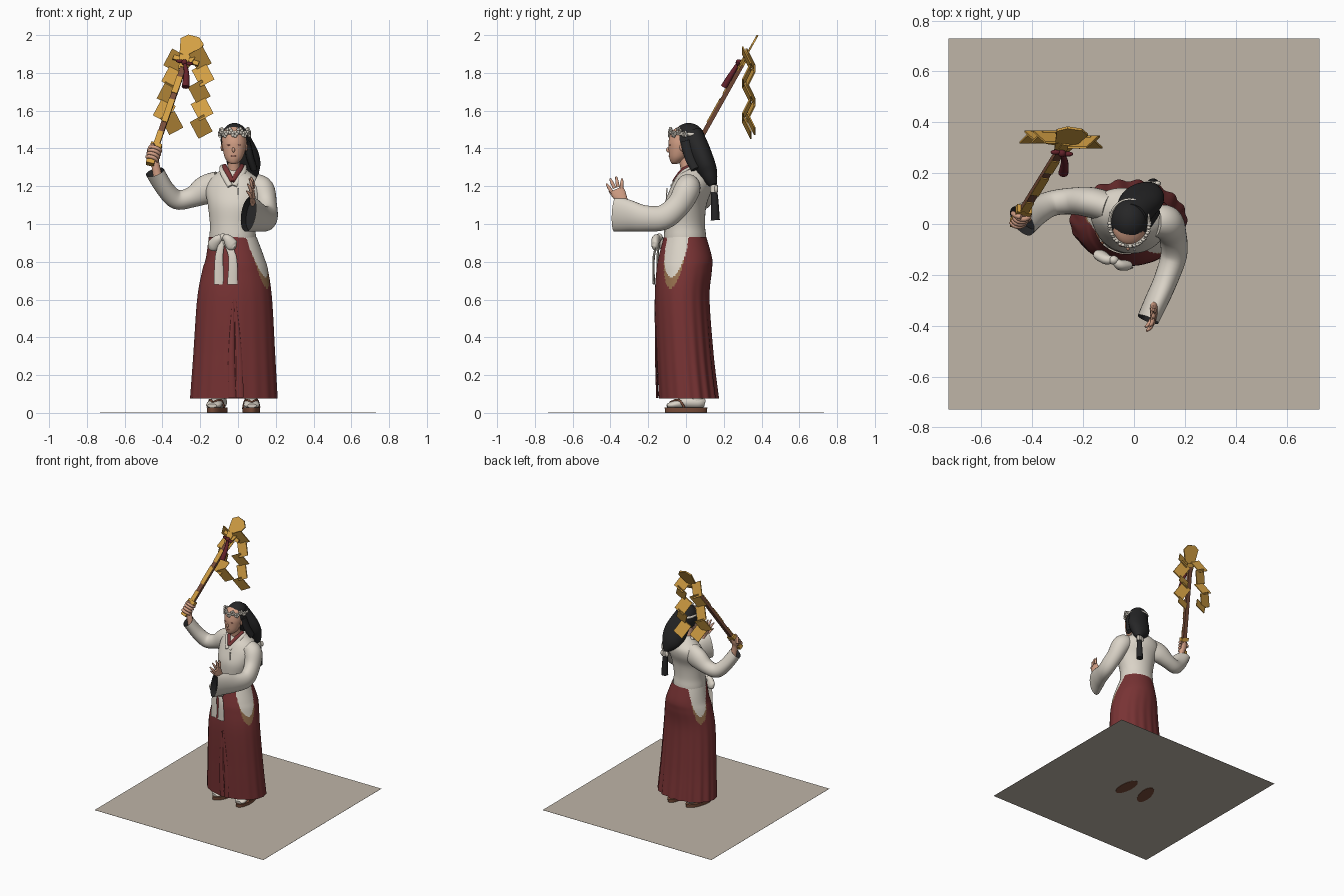
import bpy, bmesh, math
from mathutils import Vector as V, Matrix


def mat(name, r, g, b):
    m = bpy.data.materials.new(name)
    m.diffuse_color = [(c / 255 / 12.92 if c < 11 else ((c / 255 + .055) / 1.055) ** 2.4) for c in (r, g, b)] + [1]
    return m


CLOTH = mat("white_cloth", 218, 211, 199)
RED = mat("red_cloth", 120, 51, 52)
WINE = mat("wine_cord", 100, 34, 42)
GOLD = mat("gold", 212, 160, 68)
BROWN = mat("brown_wood", 122, 78, 58)
SKIN = mat("skin", 212, 160, 134)
BLACK = mat("black", 38, 38, 39)
TAN = mat("tan_lining", 150, 112, 78)
STONE = mat("stone", 191, 181, 167)
BLUSH = mat("blush", 176, 104, 92)


def finish(bm, name, mats, angle=50):
    me = bpy.data.meshes.new(name)
    bm.to_mesh(me)
    bm.free()
    for m in mats:
        me.materials.append(m)
    me.shade_smooth()
    me.set_sharp_from_angle(angle=math.radians(angle))
    ob = bpy.data.objects.new(name, me)
    bpy.context.collection.objects.link(ob)
    return ob


def spline(secs, sub):
    """Catmull-Rom through rows of numbers."""
    p = [secs[0]] + list(secs) + [secs[-1]]
    out = []
    for i in range(1, len(p) - 2):
        for k in range(sub):
            t = k / sub
            out.append([.5 * (2 * b + (c - a) * t + (2 * a - 5 * b + 4 * c - d) * t * t + (3 * b - a - 3 * c + d) * t ** 3)
                        for a, b, c, d in zip(*p[i - 1:i + 3])])
    return out + [list(secs[-1])]


def loft(name, secs, *mats, up=(0, -1, 0), n=20, sub=5, flat=False, wave=None, rule=None, caps=True):
    """Skin of ellipses; each section is x, y, z, half width, half depth (along up)."""
    rows = spline(secs, sub)
    bm = bmesh.new()
    rings = []
    for i, (x, y, z, a, b) in enumerate(rows):
        t = V((0, 0, 1)) if flat else (V(rows[min(i + 1, len(rows) - 1)][:3]) - V(rows[max(i - 1, 0)][:3])).normalized()
        v = (V(up) - t * V(up).dot(t)).normalized()
        u = t.cross(v)
        ring = []
        for k in range(n):
            q = 2 * math.pi * k / n
            f = wave(q, z) if wave else 1
            ring.append(bm.verts.new(V((x, y, z)) + (u * a * math.cos(q) + v * b * math.sin(q)) * f))
        rings.append(ring)
    for r, s in zip(rings, rings[1:]):
        for k in range(n):
            bm.faces.new((r[k], r[(k + 1) % n], s[(k + 1) % n], s[k]))
    end = None
    if caps:
        bm.faces.new(rings[0])
        end = bm.faces.new(rings[-1])
    bmesh.ops.recalc_face_normals(bm, faces=bm.faces)
    if rule:
        for f in bm.faces:
            f.material_index = rule(f.calc_center_median())
    elif len(mats) > 1:      # dark hollow at the open end
        end.material_index = 1
        bmesh.ops.inset_individual(bm, faces=[end], thickness=.012, depth=-.04)
    return finish(bm, name, mats)


def blob(name, c, r, m, seg=16):
    bm = bmesh.new()
    bmesh.ops.create_uvsphere(bm, u_segments=seg, v_segments=seg // 2 + 2, radius=1,
                              matrix=Matrix.Translation(c) @ Matrix.Diagonal((*r, 1)))
    return finish(bm, name, [m])


def plate(name, pts, thick, m):
    bm = bmesh.new()
    f = bm.faces.new([bm.verts.new(p) for p in pts])
    g = bmesh.ops.extrude_face_region(bm, geom=[f])["geom"]
    bmesh.ops.translate(bm, vec=thick, verts=[e for e in g if isinstance(e, bmesh.types.BMVert)])
    bmesh.ops.recalc_face_normals(bm, faces=bm.faces)
    return finish(bm, name, [m], 20)


# base plate
plate("base_plate", [(-.73, -.73, .003), (.73, -.73, .003), (.73, .73, .003), (-.73, .73, .003)], (0, 0, .001), STONE)

# feet and sandals
for side, fx, rot in (("left", .07, .03), ("right", -.11, -.28)):
    R = Matrix.Translation((fx, 0, 0)) @ Matrix.Rotation(rot, 4, 'Z')
    d = R.to_3x3() @ V((0, -1, 0))

    def at(*s):
        return [(*(R @ V(q[:3])), *q[3:]) for q in s]
    loft(side + "_sandal", at((0, 0, 0, .046, .11), (0, 0, .028, .048, .113)), BROWN, up=d, flat=True, sub=1, n=28)
    loft(side + "_foot", at((0, .1, .05, .018, .02), (0, .07, .055, .034, .032), (0, 0, .055, .036, .032),
                            (0, -.07, .042, .042, .02), (0, -.1, .038, .025, .01)), CLOTH, up=(0, 0, 1))
    loft(side + "_ankle", at((0, .055, .05, .034, .04), (0, .05, .2, .036, .04)), CLOTH, up=d, flat=True)
    for s in (-1, 1):
        loft(side + "_strap", at((s * .042, -.01, .03, .006, .006), (s * .03, -.04, .068, .006, .006),
                                 (0, -.085, .055, .006, .006)), BROWN, n=8)

# divided skirt with side openings; the body is turned to its right
TWIST = .42
FRONT = V((-math.sin(TWIST), -math.cos(TWIST), 0))


def skirt_rule(c):
    a = math.atan2(c.y + .005, c.x + .02) + TWIST
    s = (a + math.pi / 2) % math.pi - math.pi / 2
    if c.z > .72 + .65 * s * s:
        return 1
    return 2 if c.z > .66 + s * s else 0


def pleats(q, z):
    back = .25 + .75 * max(0, -math.sin(q))
    return 1 + .04 * back * max(0, 1 - z / .8) * math.cos(18 * q)


loft("skirt", [(-.022, .014, .075, .23, .158), (-.02, -.004, .3, .216, .15), (-.018, -.02, .6, .198, .145),
               (-.015, -.01, .75, .175, .147), (-.015, -.004, .82, .155, .142), (-.028, -.005, .93, .127, .113)],
     RED, CLOTH, TAN, n=144, sub=14, flat=True, wave=pleats, rule=skirt_rule, caps=False)
for s in (-1, 1):
    loft("front_fold", [(-.01 + s * .02, -.152, .08, .02, .006), (-.015 + s * .02, -.158, .3, .016, .006),
                        (-.02 + s * .005, -.162, .6, .006, .004)], RED, n=8)

# jacket body
loft("jacket", [(-.028, -.005, .86, .12, .108), (-.028, -.005, .93, .124, .111), (-.028, -.007, 1.0, .122, .106),
                (-.022, -.003, 1.1, .14, .109), (-.02, .025, 1.18, .155, .108), (-.02, .04, 1.235, .135, .096),
                (-.022, .04, 1.275, .085, .07), (-.022, .035, 1.305, .05, .05)],
     CLOTH, up=(-.27, -.96, 0), flat=True, n=40)
# crossed collars
for s in (-1, 1):
    loft("inner_collar", [(-.025 + s * .048, .03, 1.31, .012, .008), (-.027 + s * .035, -.02, 1.285, .014, .008),
                          (-.03, -.066, 1.225, .012, .008)], RED, n=10)
    loft("outer_collar", [(-.025 + s * .058, .045, 1.305, .014, .01), (-.027 + s * .052, -.02, 1.272, .016, .008),
                          (-.03 + s * .012, -.076, 1.2, .014, .008)], CLOTH, n=10)
plate("collar_edge", [(-.002, -.104, 1.19), (.006, -.104, 1.19), (.008, -.116, .95), (0, -.116, .95)], (0, .006, 0), CLOTH)

# sleeves
loft("right_sleeve", [(-.1, .065, 1.2, .06, .08), (-.17, .085, 1.18, .06, .078), (-.25, .09, 1.14, .052, .054),
                      (-.325, .08, 1.13, .05, .052), (-.385, .05, 1.185, .056, .046), (-.44, .012, 1.275, .066, .042)],
     CLOTH, BLACK, up=(0, 0, 1), n=28).name = "right_sleeve"
loft("left_sleeve", [(.08, .01, 1.21, .06, .06), (.125, .005, 1.18, .068, .07), (.15, -.04, 1.1, .056, .064),
                     (.157, -.12, 1.035, .052, .066), (.125, -.22, 1.03, .047, .07), (.085, -.31, 1.045, .045, .086),
                     (.055, -.375, 1.053, .042, .095)], CLOTH, BLACK, up=(0, -.3, 1), n=28)

# sash bow
for s, tip in ((-1, (-.145, -.118, .875)), (1, (-.022, -.168, .88))):
    k, e = V((-.08, -.138, .93)), V(tip)
    loft("bow_loop", [(*k, .01, .012), (*(k.lerp(e, .4) + V((0, -.01, .012))), .024, .02),
                      (*k.lerp(e, .85), .032, .02), (*k.lerp(e, 1.1), .012, .01)], CLOTH)
for x, y in ((-.1, -.146), (-.03, -.166)):
    loft("bow_tail", [(-.078, -.14, .92, .012, .006), (x, y - .004, .83, .021, .006), (x, y - .004, .68, .027, .006)],
         CLOTH, n=12)
blob("bow_knot", (-.08, -.142, .93), (.02, .018, .02), CLOTH)

# head
loft("neck", [(-.022, .02, 1.24, .04, .04), (-.022, .005, 1.3, .033, .035), (-.02, -.01, 1.38, .033, .038)], SKIN, flat=True)
loft("head", [(-.024, -.06, 1.318, .012, .012), (-.024, -.053, 1.328, .03, .028), (-.022, -.042, 1.355, .049, .047),
              (-.02, -.03, 1.4, .061, .062), (-.02, -.022, 1.44, .065, .07), (-.02, -.015, 1.49, .056, .062),
              (-.02, -.01, 1.52, .02, .02)], SKIN, flat=True, n=28)
blob("nose", (-.024, -.094, 1.392), (.008, .011, .014), SKIN, 10)
blob("mouth", (-.024, -.088, 1.36), (.014, .006, .004), BLUSH, 10)
for s in (-1, 1):
    blob("eye", (-.022 + s * .026, -.085, 1.418), (.012, .005, .004), BLUSH, 10)
    blob("ear", (-.02 + s * .064, -.02, 1.405), (.008, .014, .02), SKIN, 10)

# hair
blob("hair_cap", (-.018, .014, 1.445), (.074, .088, .09), BLACK, 28)
loft("back_hair", [(-.01, .025, 1.48, .06, .06), (.005, .055, 1.42, .076, .06), (.025, .085, 1.35, .088, .058),
                   (.042, .112, 1.285, .08, .052), (.06, .13, 1.24, .052, .038), (.072, .145, 1.205, .022, .02)],
     BLACK, n=28)
loft("side_lock", [(.05, .0, 1.44, .015, .03), (.062, .02, 1.36, .02, .03), (.085, .05, 1.29, .018, .025)], BLACK, n=12)
loft("hair_tail", [(.073, .145, 1.21, .016, .016), (.075, .152, 1.12, .02, .02), (.075, .155, 1.02, .025, .024)], BLACK)
loft("hair_tie", [(.073, .148, 1.205, .02, .02), (.074, .149, 1.17, .021, .021)], CLOTH)
for s in (-1, 1):
    blob("tie_bow", (.074 + s * .018, .16, 1.185), (.016, .01, .022), CLOTH, 10)

# flower headband
band = []
for i in range(33):
    q = 2 * math.pi * i / 32
    x, y = -.018 + .077 * math.cos(q), .006 + .09 * math.sin(q)
    band.append((x, y, 1.476 - .08 * y, .006, .009))
loft("headband", band, CLOTH, up=(0, 0, 1), n=8, sub=1)
for i in range(9):
    q = math.radians(-90 + (i - 4) * 21)
    c = V((-.018 + .078 * math.cos(q), .004 + .092 * math.sin(q), 1.482 + (.012 if i % 2 else -.006)))
    side = V((-math.sin(q), math.cos(q), 0))
    for k in range(5):
        w = 2 * math.pi * k / 5
        blob("petal", c + side * .011 * math.cos(w) + V((0, 0, .011 * math.sin(w))), (.009, .007, .009), CLOTH, 8)

# wand frame: along D, across W, facing N
D, W, N = V((.293, .475, .846)), V((.955, -.14, -.25)), V((0, -.87, .49))
P = V((-.455, .02, 1.35))


def strip(name, s0, s1, h, off, thick, m):
    return plate(name, [P + D * s + W * w + N * off for s, w in ((s0, -h), (s0, h), (s1, h), (s1, -h))], N * thick, m)


strip("wand_handle", -.03, .62, .015, -.012, .024, BROWN)
for s0, s1 in ((-.035, .16), (.22, .36), (.4, .5), (.56, .64)):
    strip("handle_gilding", s0, s1, .0165, .01, .006, GOLD)
strip("wand_pommel", -.04, -.01, .022, -.018, .036, GOLD)
strip("wand_guard", .06, .085, .03, -.016, .034, GOLD)
plate("wand_blade", [P + D * s + W * w for s, w in ((.55, -.022), (.55, .022), (.725, .064), (.757, .03), (.757, -.03),
                                                  (.725, -.064))][::-1], N * .01, GOLD)

# zigzag paper streamers
for s, cs in ((1, ((-.335, 1.865), (-.345, 1.78), (-.37, 1.69), (-.39, 1.6), (-.35, 1.535))),
              (-1, ((-.2, 1.875), (-.185, 1.79), (-.205, 1.7), (-.19, 1.61), (-.195, 1.515)))):
    for i, (x, z) in enumerate(cs):
        a = math.radians(-28 * s if i != 4 else 28)
        tilt = .022 if i % 2 else -.022
        pts = []
        for u, v in ((-.042, -.05), (.042, -.05), (.042, .05), (-.042, .05)):
            pts.append((x + u * math.cos(a) - v * math.sin(a), (.338 if s > 0 else .318) + tilt * v / .05,
                        z + u * math.sin(a) + v * math.cos(a)))
        plate("streamer_fold", pts, (0, .008, 0), GOLD)
    strip("streamer_hanger", .6, .625, .07, -.012, .012, GOLD)

# cord bow and tassel
K = P + D * .585 + N * .022
blob("cord_knot", K, (.016, .016, .016), WINE, 12)
for s in (-1, 1):
    blob("cord_loop", K + W * s * .026, (.02, .01, .01), WINE, 12)
loft("tassel", [(*K, .008, .008), (-.273, .245, 1.8, .014, .014), (-.278, .2, 1.725, .02, .018)], WINE, n=14)

# right hand gripping the wand
loft("right_wrist", [(-.425, .025, 1.25, .024, .02), (-.44, .022, 1.33, .022, .02), (-.445, .03, 1.37, .03, .022),
                     (-.438, .045, 1.405, .022, .015)], SKIN, n=14)
for i in range(4):
    c = P + D * (-.01 + i * .02)
    loft("right_finger", [(*(c + W * h + N * o), .01, .01) for h, o in
                          ((.026, -.012), (.03, .01), (.01, .027), (-.014, .026), (-.026, .012))], SKIN, up=D, n=10, sub=3)
loft("right_thumb", [(*(P + D * s + W * h + N * o), .01, .01) for s, h, o in
                     ((.02, -.028, -.01), (.05, -.026, .015), (.065, -.008, .028))], SKIN, up=D, n=10)

# left hand, open
loft("left_palm", [(.085, -.3, 1.07, .018, .02), (.08, -.325, 1.115, .016, .022), (.077, -.35, 1.15, .014, .036),
                   (.074, -.368, 1.185, .011, .036)], SKIN, n=16)
for b, t in (((.07, -.393, 1.17), (.05, -.42, 1.212)), ((.073, -.378, 1.19), (.06, -.402, 1.24)),
             ((.076, -.36, 1.195), (.068, -.37, 1.25)), ((.08, -.342, 1.19), (.075, -.338, 1.24)),
             ((.07, -.375, 1.14), (.045, -.405, 1.175))):
    b, t = V(b), V(t)
    loft("left_finger", [(*b, .009, .01), (*(b.lerp(t, .55) + V((.004, 0, 0))), .008, .009), (*t, .004, .005)], SKIN, n=10)
